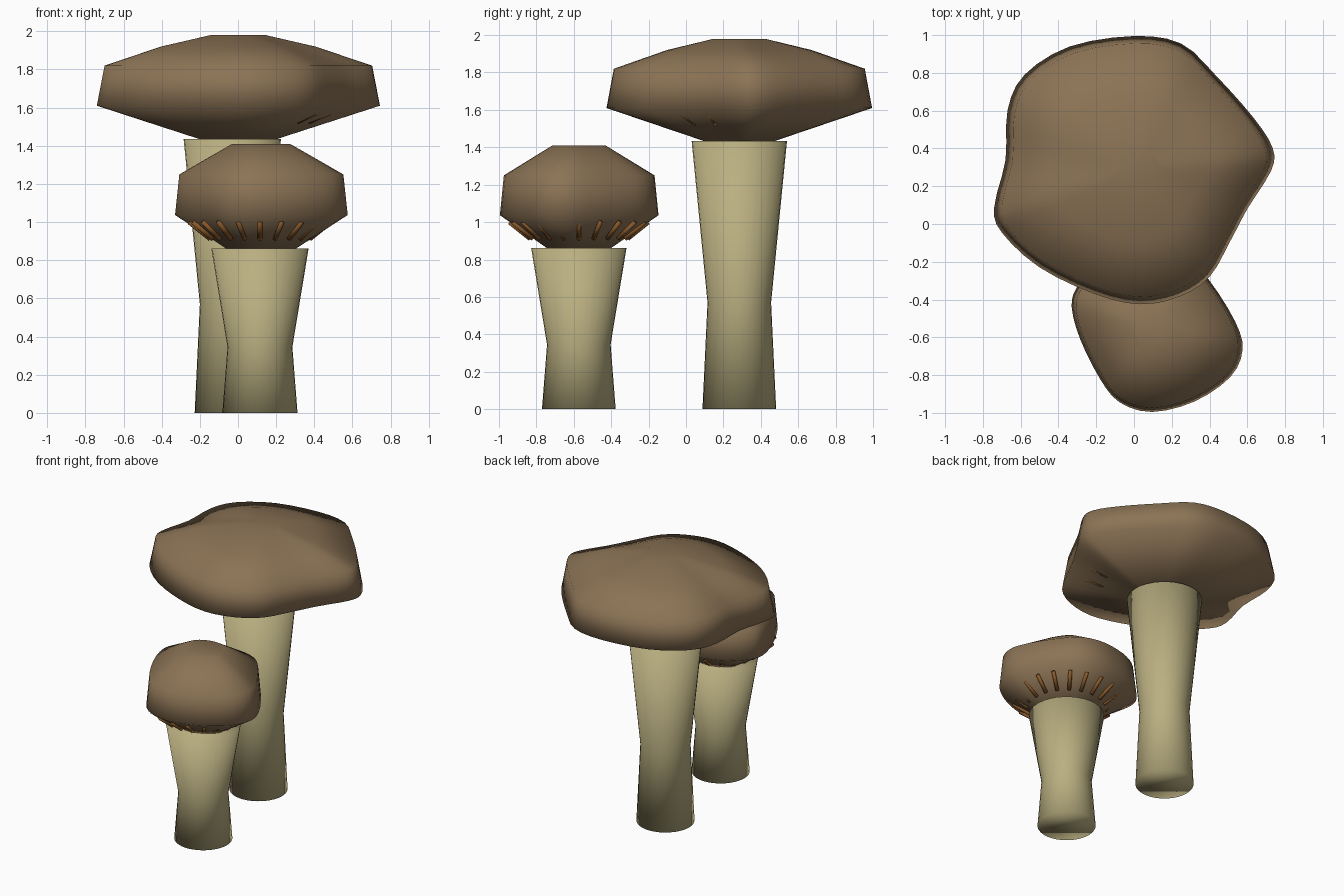
import bpy, bmesh, math
from mathutils import Vector

if "Cube" in bpy.data.objects:
    bpy.data.objects.remove(bpy.data.objects["Cube"])


def material(name, colour):
    m = bpy.data.materials.new(name)
    m.diffuse_color = (*colour, 1)
    m.use_nodes = True
    m.node_tree.nodes["Principled BSDF"].inputs["Base Color"].default_value = m.diffuse_color
    return m


CAP = material("cap brown", (0.258, 0.171, 0.091))
STEM = material("stem cream", (0.49, 0.43, 0.22))
GILL = material("gill tan", (0.258, 0.102, 0.024))


def finish(name, bm, mat, smooth=True):
    bmesh.ops.recalc_face_normals(bm, faces=bm.faces)
    mesh = bpy.data.meshes.new(name)
    bm.to_mesh(mesh)
    bm.free()
    mesh.materials.append(mat)
    for p in mesh.polygons:
        p.use_smooth = smooth
    obj = bpy.data.objects.new(name, mesh)
    bpy.context.collection.objects.link(obj)
    return obj


def loft(name, outline, centre, levels, mat):
    """Stack scaled copies of an outline (around centre) and close both ends."""
    bm = bmesh.new()
    cx, cy = centre
    rings = [[bm.verts.new((cx + s * (x - cx), cy + s * (y - cy), z)) for x, y in outline]
             for s, z in levels]
    n = len(outline)
    for a, b in zip(rings, rings[1:]):
        for i in range(n):
            j = (i + 1) % n
            bm.faces.new((a[i], a[j], b[j], b[i]))
    bm.faces.new(rings[0])
    bm.faces.new(rings[-1])
    return finish(name, bm, mat)


def closed_curve(points, steps=3):
    """Smooth closed curve through the points."""
    out, n = [], len(points)
    for i in range(n):
        p0, p1, p2, p3 = (Vector(points[(i + k) % n]) for k in (-1, 0, 1, 2))
        for s in range(steps):
            t = s / steps
            out.append(0.5 * (2 * p1 + (p2 - p0) * t + (2 * p0 - 5 * p1 + 4 * p2 - p3) * t * t
                              + (3 * p1 - p0 - 3 * p2 + p3) * t ** 3))
    return [tuple(p) for p in out]


def stem(name, centre, mid_z, top_z):
    circle = [(centre[0] + math.cos(k * math.tau / 32), centre[1] + math.sin(k * math.tau / 32))
              for k in range(32)]
    loft(name, circle, centre, [(0.197, 0), (0.17, mid_z), (0.255, top_z)], STEM)


def gills(name, centre, count, inner, outer, radius):
    """Ring of thin radial rods, inner and outer given as (distance, height)."""
    bm = bmesh.new()
    for k in range(count):
        a = math.tau * k / count - math.pi / 2
        p, q = (Vector((centre[0] + r * math.cos(a), centre[1] + r * math.sin(a), z))
                for r, z in (inner, outer))
        d = q - p
        mat = d.to_track_quat('Z', 'Y').to_matrix().to_4x4()
        mat.translation = (p + q) / 2
        bmesh.ops.create_cone(bm, cap_ends=True, segments=8, radius1=radius, radius2=radius,
                              depth=d.length, matrix=mat)
    finish(name, bm, GILL)


# Stems
stem("tall_stem", (-0.03, 0.285), 0.57, 1.435)
stem("short_stem", (0.115, -0.573), 0.345, 0.862)

# Large cap
big = [(0, 0.995), (0.25, 0.955), (0.43, 0.79), (0.635, 0.56), (0.735, 0.40), (0.725, 0.28),
       (0.60, 0.08), (0.51, -0.09), (0.40, -0.28), (0.24, -0.385), (0.03, -0.425), (-0.21, -0.37),
       (-0.50, -0.23), (-0.70, -0.045), (-0.74, 0.09), (-0.68, 0.34), (-0.67, 0.60),
       (-0.58, 0.79), (-0.34, 0.94)]
loft("large_cap", closed_curve(big), (0.0, 0.285),
     [(0.26, 1.432), (1, 1.61), (0.945, 1.82), (0.545, 1.92), (0.195, 1.98)], CAP)
gills("large_cap_gills", (-0.01, 0.285), 20, (0.40, 1.525), (0.52, 1.572), 0.011)

# Small cap
small = [(-0.33, -0.44), (-0.285, -0.61), (-0.18, -0.82), (-0.075, -0.945), (0.095, -0.995),
         (0.32, -0.94), (0.51, -0.81), (0.575, -0.665), (0.535, -0.515), (0.40, -0.30),
         (0.28, -0.185), (0.12, -0.147), (-0.08, -0.18), (-0.22, -0.25), (-0.305, -0.34)]
loft("small_cap", closed_curve(small), (0.12, -0.573),
     [(0.40, 0.86), (1, 1.037), (0.95, 1.25), (0.335, 1.41)], CAP)
gills("small_cap_gills", (0.115, -0.573), 20, (0.26, 0.912), (0.37, 1.0), 0.013)
